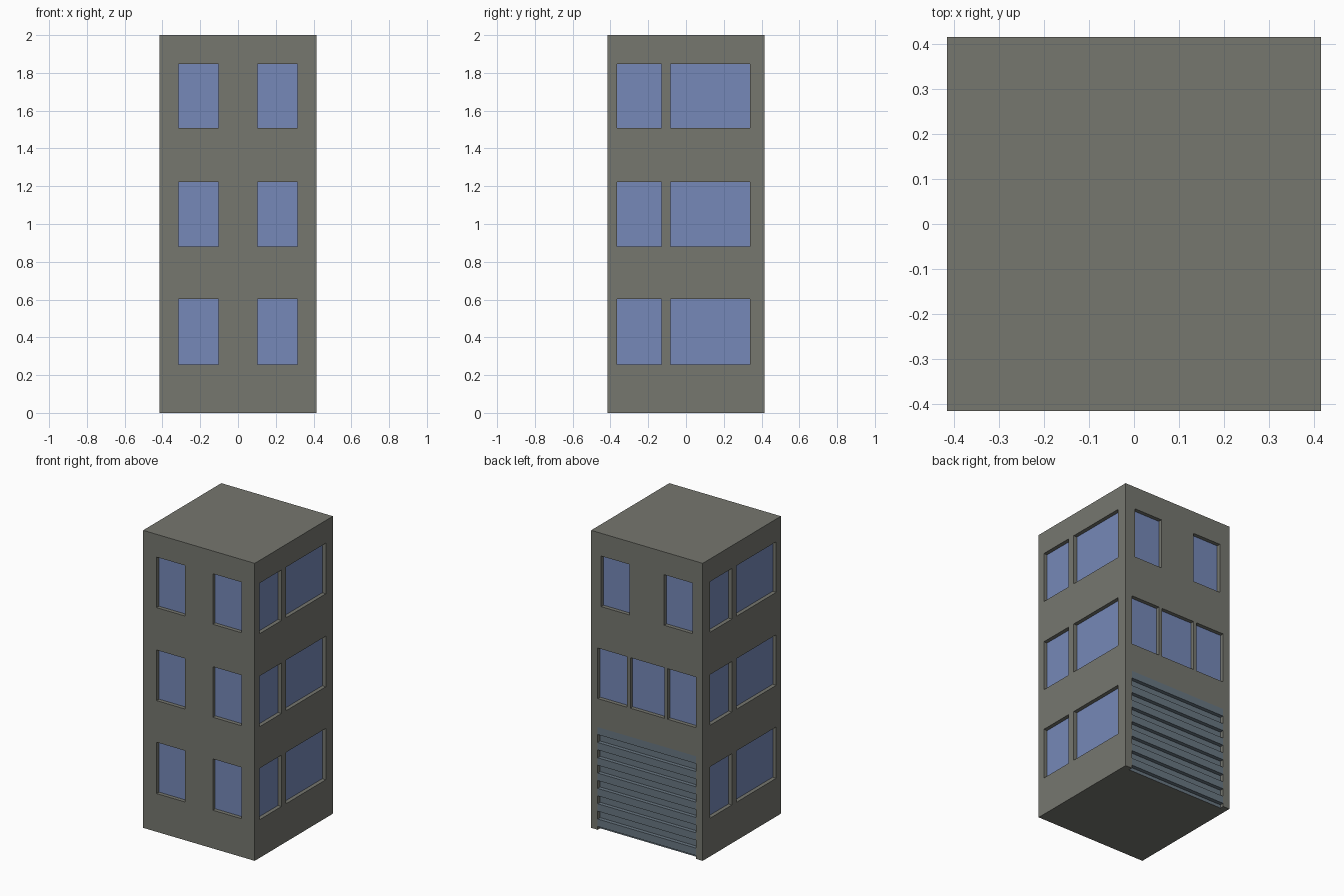
import bpy
import bmesh
from mathutils import Matrix, Vector

if "Cube" in bpy.data.objects:
    bpy.data.objects.remove(bpy.data.objects["Cube"])

H = 0.415      # half width of the tower
D = 0.026      # depth of the window and door recesses
FLOORS = [(0.257, 0.602), (0.882, 1.222), (1.507, 1.847)]


def material(name, rgb):
    m = bpy.data.materials.new(name)
    m.diffuse_color = (*rgb, 1)
    m.use_nodes = True
    m.node_tree.nodes["Principled BSDF"].inputs["Base Color"].default_value = m.diffuse_color
    return m


wall = material("wall_grey", (0.181, 0.184, 0.159))
glass = material("window_blue", (0.181, 0.250, 0.480))
door = material("shutter_blue_grey", (0.141, 0.184, 0.223))


def boxes(name, spans, mats):
    """One object made of boxes, each given as x, y and z ranges."""
    bm = bmesh.new()
    for span in spans:
        lo = Vector([min(s) for s in span])
        hi = Vector([max(s) for s in span])
        bmesh.ops.create_cube(bm, size=1, matrix=Matrix.Translation((lo + hi) / 2)
                              @ Matrix.Diagonal((*(hi - lo), 1)))
    me = bpy.data.meshes.new(name)
    bm.to_mesh(me)
    bm.free()
    ob = bpy.data.objects.new(name, me)
    bpy.context.collection.objects.link(ob)
    for m in mats:
        me.materials.append(m)
    return ob


# Openings on every wall
front, back = (-H - 0.05, -H + D), (H - D, H + 0.05)
cuts = []
for z in FLOORS:
    cuts += [(x, front, z) for x in ((-0.315, -0.103), (0.103, 0.315))]
    cuts += [(back, y, z) for y in ((-0.366, -0.131), (-0.081, 0.34))]
    cuts += [(front, y, z) for y in ((-0.366, 0.055), (0.105, 0.34))]
cuts += [(x, back, FLOORS[2]) for x in ((-0.34, -0.128), (0.128, 0.34))]
cuts += [(x, back, FLOORS[1]) for x in ((-0.366, -0.153), (-0.13, 0.124), (0.147, 0.366))]
cuts.append(((-0.366, 0.366), back, (-0.05, 0.69)))

# Tower body with recesses
tower = boxes("tower_walls", [((-H, H), (-H, H), (0, 2))], [wall, glass, door])
cutter = boxes("opening_cutter", cuts, [wall])
cutter.hide_render = True
mod = tower.modifiers.new("openings", 'BOOLEAN')
mod.operation = 'DIFFERENCE'
mod.solver = 'EXACT'
mod.object = cutter
bpy.context.view_layer.objects.active = tower
tower.select_set(True)
bpy.ops.object.modifier_apply(modifier=mod.name)
bpy.data.objects.remove(cutter)

# Glass and shutter colours go on the faces at the recess depth
for p in tower.data.polygons:
    p.material_index = 0
    if abs(p.normal.z) < 0.1 and abs(p.center.dot(p.normal) - (H - D)) < 0.001:
        p.material_index = 2 if p.normal.y > 0.5 and p.center.z < 0.7 else 1

# Roller shutter slats, flush with the back wall
boxes("shutter_slats",
      [((-0.366, 0.366), (H - D, H), (0.64 - 0.103 * i, 0.69 - 0.103 * i)) for i in range(7)],
      [door])
